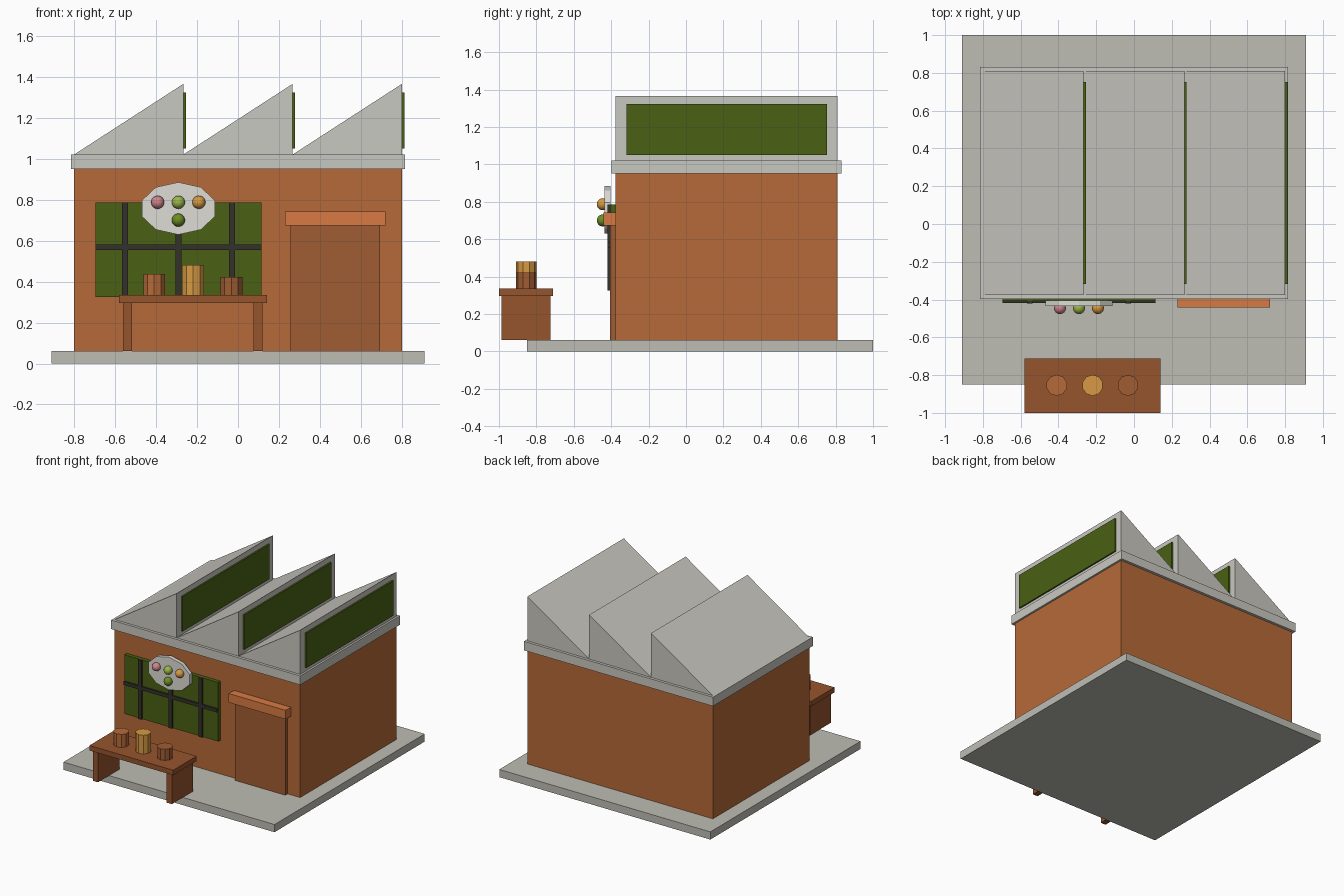
import bpy, bmesh
from mathutils import Matrix, Vector

if "Cube" in bpy.data.objects:
    bpy.data.objects.remove(bpy.data.objects["Cube"])


def paint(ob, name, hexcol):
    m = bpy.data.materials.get(name)
    if not m:
        m = bpy.data.materials.new(name)
        rgb = [int(hexcol[i:i + 2], 16) / 255 for i in (0, 2, 4)]
        lin = [c / 12.92 if c < 0.04045 else ((c + 0.055) / 1.055) ** 2.4 for c in rgb]
        m.diffuse_color = (*lin, 1)
        m.use_nodes = True
        m.node_tree.nodes["Principled BSDF"].inputs["Base Color"].default_value = m.diffuse_color
    ob.data.materials.append(m)


def finish(name, bm, color):
    bmesh.ops.recalc_face_normals(bm, faces=bm.faces)
    me = bpy.data.meshes.new(name)
    bm.to_mesh(me)
    bm.free()
    ob = bpy.data.objects.new(name, me)
    bpy.context.collection.objects.link(ob)
    paint(ob, *color)
    return ob


def box(name, x, y, z, color):
    bm = bmesh.new()
    size = Vector((x[1] - x[0], y[1] - y[0], z[1] - z[0]))
    mid = Vector((x[0] + x[1], y[0] + y[1], z[0] + z[1])) / 2
    bmesh.ops.create_cube(bm, size=1, matrix=Matrix.Translation(mid) @ Matrix.Diagonal((*size, 1)))
    return finish(name, bm, color)


def cylinder(name, matrix, r, h, color, sides=10):
    bm = bmesh.new()
    bmesh.ops.create_cone(bm, cap_ends=True, segments=sides, radius1=r, radius2=r,
                          depth=h, matrix=matrix)
    return finish(name, bm, color)


CONCRETE = ("concrete", "BEBDB5")
ROOF = ("roof", "C9C8C1")
BRICK = ("brick", "B66A38")
GREEN = ("glass", "4A6014")
DARK = ("dark_metal", "34312B")
DOOR = ("door_wood", "A05C32")
LINTEL = ("lintel_orange", "D87A42")
WOOD = ("table_wood", "96552D")
GOLD = ("gold", "D79A43")

# Ground slab, walls and roof slab
box("base_slab", (-0.91, 0.91), (-0.85, 1.0), (0, 0.06), CONCRETE)
box("walls", (-0.8, 0.8), (-0.377, 0.811), (0.06, 0.95), BRICK)
box("roof_slab", (-0.815, 0.815), (-0.398, 0.832), (0.95, 1.02), ROOF)

# Sawtooth roof with a skylight on each upright face
pitch = 1.6 / 3
for i in range(3):
    x0, x1 = -0.8 + i * pitch, -0.8 + (i + 1) * pitch
    bm = bmesh.new()
    verts = [bm.verts.new((x, -0.377, z)) for x, z in ((x0, 1.02), (x1, 1.02), (x1, 1.365))]
    face = bm.faces.new(verts)
    ext = bmesh.ops.extrude_face_region(bm, geom=[face], use_keep_orig=True)
    bmesh.ops.translate(bm, vec=(0, 1.188, 0),
                        verts=[g for g in ext["geom"] if isinstance(g, bmesh.types.BMVert)])
    finish(f"roof_tooth_{i + 1}", bm, ROOF)
    box(f"skylight_{i + 1}", (x1 - 0.01, x1 + 0.012), (-0.317, 0.753), (1.05, 1.322), GREEN)

# Front window with bars
box("window_glass", (-0.695, 0.114), (-0.407, -0.37), (0.325, 0.785), GREEN)
for i in range(3):
    x = -0.552 + 0.261 * i
    box(f"window_upright_{i + 1}", (x - 0.015, x + 0.015), (-0.42, -0.4), (0.325, 0.785), DARK)
box("window_crossbar", (-0.695, 0.114), (-0.419, -0.4), (0.555, 0.582), DARK)

# Door and lintel
box("door", (0.257, 0.692), (-0.405, -0.37), (0.06, 0.675), DOOR)
box("door_lintel", (0.229, 0.72), (-0.441, -0.37), (0.673, 0.743), LINTEL)

# Palette sign with paint blobs
cylinder("palette", Matrix.Translation((-0.291, -0.42, 0.757)) @ Matrix.Diagonal((0.187, 1, 0.128, 1))
         @ Matrix.Rotation(1.5707963, 4, 'X'), 1, 0.03, ("palette_white", "DEDCD5"))
blobs = [(-0.392, 0.787, ("pink", "CF868C")), (-0.291, 0.787, ("lime", "9DB64B")),
         (-0.191, 0.787, GOLD), (-0.291, 0.70, ("leaf_green", "6C8E22"))]
for i, (x, z, color) in enumerate(blobs):
    bm = bmesh.new()
    bmesh.ops.create_uvsphere(bm, u_segments=16, v_segments=10, radius=0.032,
                              matrix=Matrix.Translation((x, -0.445, z)))
    for f in bm.faces:
        f.smooth = True
    finish(f"paint_blob_{i + 1}", bm, color)

# Table with panel legs
box("table_top", (-0.581, 0.141), (-1.0, -0.711), (0.296, 0.335), WOOD)
for side, x in (("left", -0.561), ("right", 0.076)):
    box(f"table_leg_{side}", (x, x + 0.044), (-0.987, -0.724), (0.06, 0.297), WOOD)

# Pots on the table
pots = [(-0.409, 0.437, BRICK), (-0.219, 0.481, GOLD), (-0.032, 0.422, DOOR)]
for i, (x, top, color) in enumerate(pots):
    cylinder(f"pot_{i + 1}", Matrix.Translation((x, -0.854, (0.335 + top) / 2)),
             0.056, top - 0.335, color)
